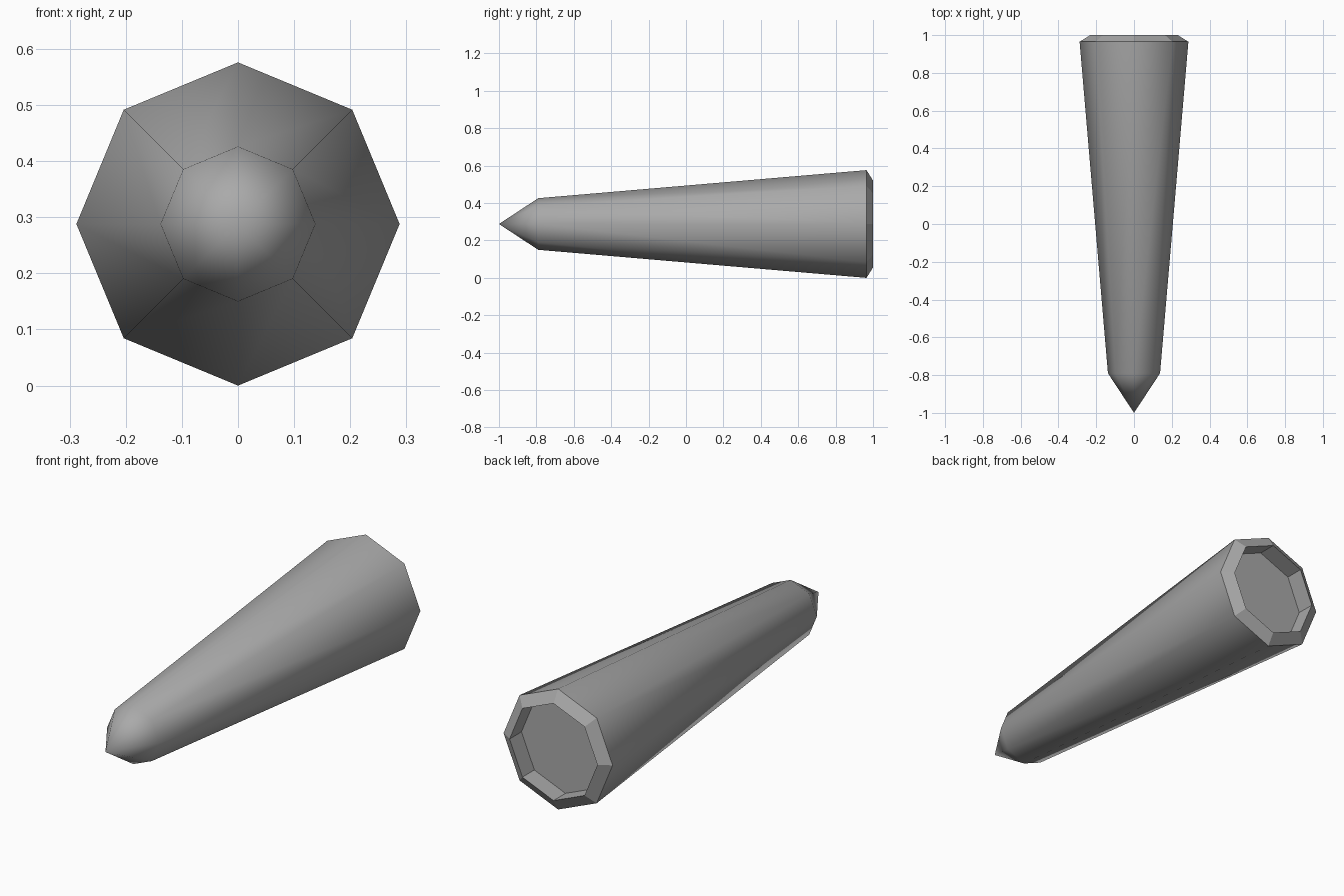
import bpy, bmesh
from math import sin, cos, pi

cube = bpy.data.objects.get("Cube")
if cube:
    bpy.data.objects.remove(cube, do_unlink=True)

SIDES = 8
RADIUS = 0.288

# One plain grey
grey = bpy.data.materials.new("mid grey")
grey.use_nodes = True
colour = (0.4, 0.4, 0.4, 1)
grey.diffuse_color = colour
grey.node_tree.nodes["Principled BSDF"].inputs["Base Color"].default_value = colour

# Profile as (y, radius): nose shoulder, wide end, bevelled lip, recess floor
profile = [(-0.79, 0.138), (0.965, RADIUS), (1.0, 0.232), (0.91, 0.232)]
BODY_END = 1

bm = bmesh.new()


def ring(y, r):
    angles = [2 * pi * i / SIDES for i in range(SIDES)]
    return [bm.verts.new((r * sin(a), y, RADIUS + r * cos(a))) for a in angles]


rings = [ring(y, r) for y, r in profile]
tip = bm.verts.new((0, -1, RADIUS))

for i in range(SIDES):
    j = (i + 1) % SIDES
    # Pointed nose
    bm.faces.new((tip, rings[0][i], rings[0][j])).smooth = True
    # Smooth tapered body, then flat lip and recess walls
    for k in range(len(rings) - 1):
        a, b = rings[k], rings[k + 1]
        face = bm.faces.new((a[i], b[i], b[j], a[j]))
        face.smooth = k < BODY_END

# Recess floor
bm.faces.new(rings[-1])
bmesh.ops.recalc_face_normals(bm, faces=bm.faces[:])

# Crisp edge wherever flat faces meet
for edge in bm.edges:
    edge.smooth = all(f.smooth for f in edge.link_faces)

mesh = bpy.data.meshes.new("tapered_spike")
bm.to_mesh(mesh)
bm.free()
mesh.materials.append(grey)
spike = bpy.data.objects.new("tapered_spike", mesh)
bpy.context.collection.objects.link(spike)
